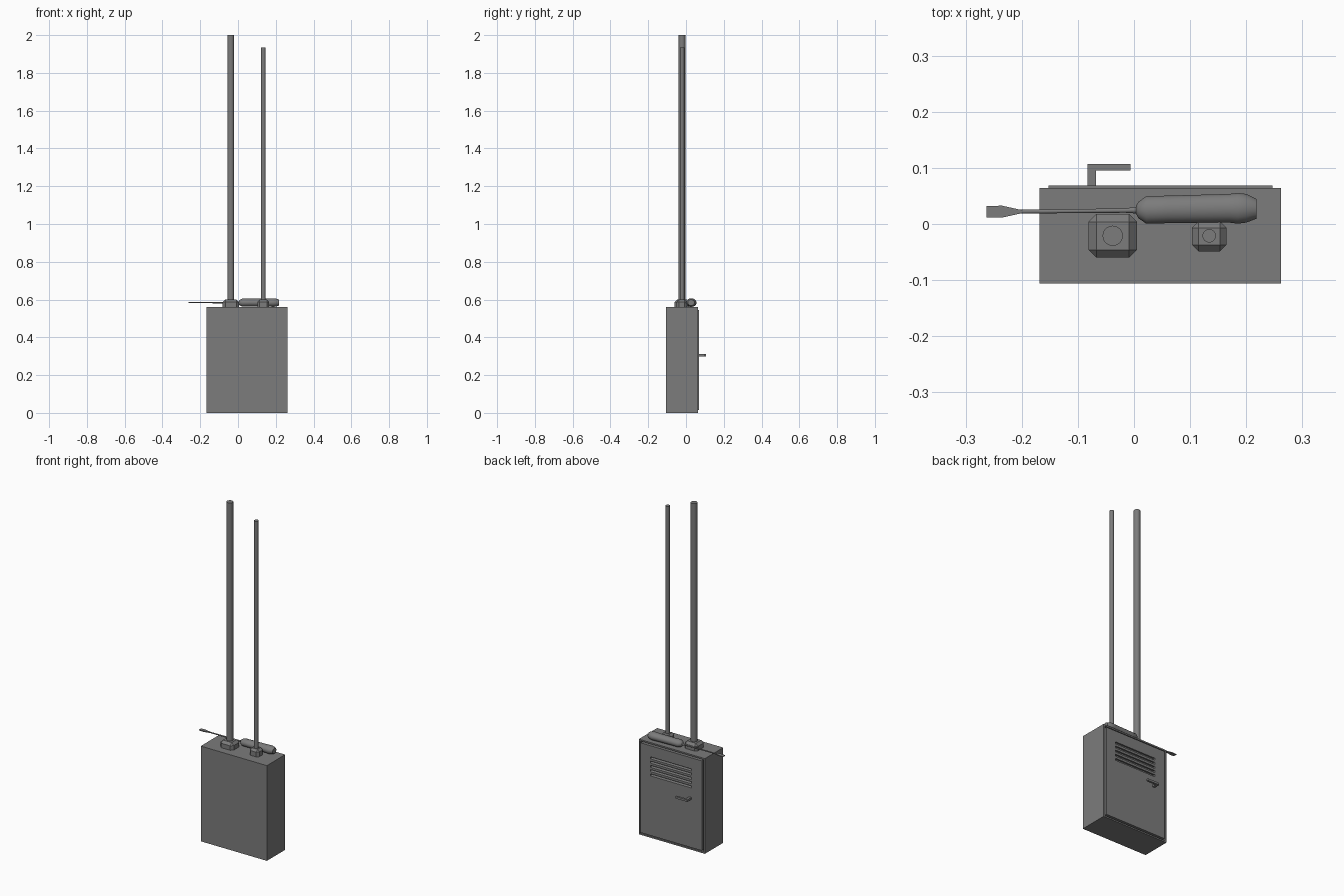
import bpy, bmesh, math
from mathutils import Vector

if "Cube" in bpy.data.objects:
    bpy.data.objects.remove(bpy.data.objects["Cube"])

grey = bpy.data.materials.new("dark_grey")
grey.diffuse_color = (.2, .2, .2, 1)
grey.use_nodes = True
grey.node_tree.nodes["Principled BSDF"].inputs["Base Color"].default_value = grey.diffuse_color


def finish(name, bm, smooth=False):
    bmesh.ops.recalc_face_normals(bm, faces=bm.faces)
    me = bpy.data.meshes.new(name)
    bm.to_mesh(me)
    bm.free()
    me.materials.append(grey)
    ob = bpy.data.objects.new(name, me)
    bpy.context.collection.objects.link(ob)
    if smooth:
        bpy.ops.object.select_all(action='DESELECT')
        ob.select_set(True)
        bpy.context.view_layer.objects.active = ob
        bpy.ops.object.shade_smooth_by_angle(angle=math.radians(35))
    return ob


def add_box(bm, lo, hi):
    verts = bmesh.ops.create_cube(bm, size=1)['verts']
    for v in verts:
        v.co = Vector([(a + b) / 2 + c * (b - a) for a, b, c in zip(lo, hi, v.co)])
    return verts


def box_bm(lo, hi, bevel=0):
    bm = bmesh.new()
    add_box(bm, lo, hi)
    if bevel:
        bmesh.ops.bevel(bm, geom=bm.edges[:], offset=bevel, segments=1, affect='EDGES')
    return bm


def loft_x(name, sections, sides):
    """Loft elliptical rings (x, y, z, half width, half height) along x."""
    bm = bmesh.new()
    rings = []
    for x, y, z, ry, rz in sections:
        rings.append([bm.verts.new((x, y + ry * math.cos(t), z + rz * math.sin(t)))
                      for t in [math.tau * (i + .5) / sides for i in range(sides)]])
    for a, b in zip(rings, rings[1:]):
        for i in range(sides):
            j = (i + 1) % sides
            bm.faces.new((a[i], a[j], b[j], b[i]))
    bm.faces.new(rings[0])
    bm.faces.new(rings[-1])
    return finish(name, bm, True)


# Cabinet with a recessed door opening in the back
bm = box_bm((-.168, -.106, 0), (.262, .064, .56))
back = max(bm.faces, key=lambda f: f.calc_center_median().y)
bmesh.ops.inset_region(bm, faces=[back], thickness=.012)
inner = bmesh.ops.extrude_discrete_faces(bm, faces=[back])['faces'][0]
for v in inner.verts:
    v.co.y -= .02
finish("cabinet", bm)

# Door with five slanted vent slots
door = finish("door", box_bm((-.152, .044, .016), (.247, .069, .544)))
cut = bmesh.new()
for i in range(5):
    z = .37 + i * .025
    for v in add_box(cut, (-.085, .055, z - .006), (.184, .08, z + .006)):
        if v.co.y < .06:
            v.co.z += .006
cutter = finish("vent_cutter", cut)
cutter.hide_render = True
mod = door.modifiers.new("vents", 'BOOLEAN')
mod.operation = 'DIFFERENCE'
mod.solver = 'EXACT'
mod.object = cutter
bpy.context.view_layer.objects.active = door
bpy.ops.object.modifier_apply(modifier=mod.name)
bpy.data.objects.remove(cutter)

# L-shaped door handle
bm = bmesh.new()
outline = [(-.083, .068), (-.068, .068), (-.068, .095), (-.006, .095), (-.006, .107), (-.083, .107)]
face = bm.faces.new([bm.verts.new((x, y, .299)) for x, y in outline])
for v in bmesh.ops.extrude_face_region(bm, geom=[face])['geom']:
    if isinstance(v, bmesh.types.BMVert):
        v.co.z += .012
finish("door_handle", bm)

# Two conduits with chamfered collars partly sunk into the cabinet top
for side, x, r, height, half, y0, y1, bev in (
        ("large", -.038, .018, 2.0, .043, -.060, .018, .014),
        ("small", .134, .012, 1.935, .031, -.049, .005, .012)):
    bm = bmesh.new()
    bmesh.ops.create_cone(bm, cap_ends=True, segments=24, radius1=r, radius2=r, depth=height - .56)
    bmesh.ops.translate(bm, verts=bm.verts, vec=(x, -.021, (height + .56) / 2))
    finish(side + "_conduit", bm, True)
    finish(side + "_collar", box_bm((x - half, y0, .546), (x + half, y1, .6), bev))

# Screwdriver lying on the cabinet
loft_x("screwdriver_handle", [
    (.004, .025, .584, .008, .008), (.008, .025, .584, .015, .014),
    (.022, .025, .584, .025, .021), (.06, .026, .584, .025, .021),
    (.17, .028, .584, .026, .022), (.185, .028, .584, .028, .023),
    (.2, .028, .584, .026, .022), (.218, .027, .584, .018, .016)], 16)
loft_x("screwdriver_shaft", [
    (.01, .025, .584, .007, .007), (-.015, .024, .584, .004, .004),
    (-.205, .022, .584, .0035, .0035)], 12)
loft_x("screwdriver_tip", [
    (-.2, .022, .584, .004, .004), (-.235, .022, .584, .015, .004),
    (-.263, .022, .584, .0145, .0025)], 4)
